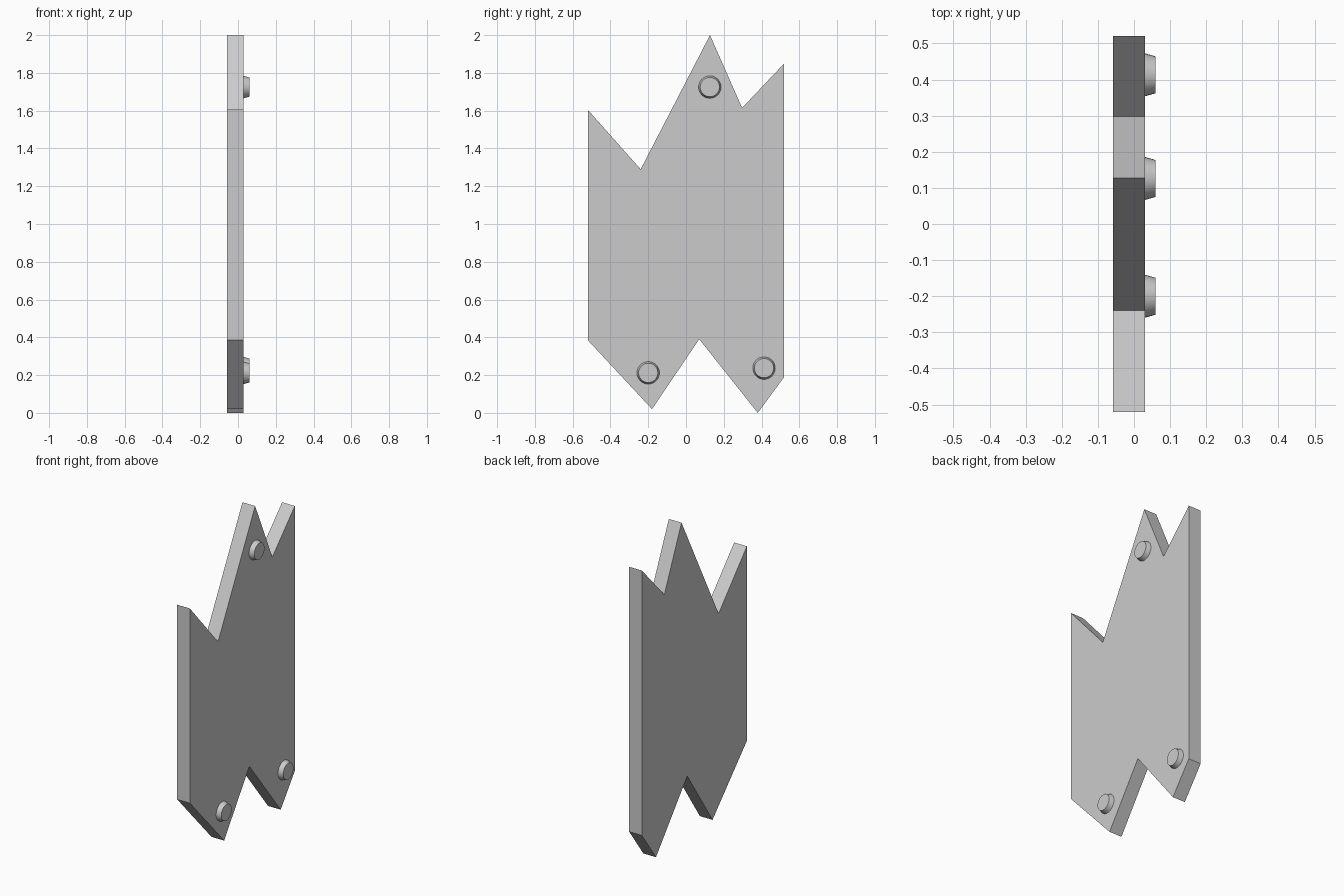
import bpy, bmesh, math

if "Cube" in bpy.data.objects:
    bpy.data.objects.remove(bpy.data.objects["Cube"])

FRONT_X, BACK_X, STUD_X = 0.03, -0.058, 0.06

# jagged plate: (y, z) outline extruded along x
OUTLINE = [(-0.52, 1.605), (-0.52, 0.385), (-0.18, 0.02), (0.07, 0.39),
           (0.38, 0.0), (0.52, 0.19), (0.52, 1.85), (0.297, 1.615),
           (0.127, 2.0), (-0.24, 1.29)]

bm = bmesh.new()
face = bm.faces.new([bm.verts.new((BACK_X, y, z)) for y, z in OUTLINE])
extruded = bmesh.ops.extrude_face_region(bm, geom=[face])["geom"]
bmesh.ops.translate(bm, vec=(FRONT_X - BACK_X, 0, 0),
                    verts=[v for v in extruded if isinstance(v, bmesh.types.BMVert)])
bmesh.ops.recalc_face_normals(bm, faces=bm.faces)
mesh = bpy.data.meshes.new("jagged_plate")
bm.to_mesh(mesh)
bm.free()
bpy.context.collection.objects.link(bpy.data.objects.new("jagged_plate", mesh))


# tapered round stud, seated slightly inside the plate
def stud(name, y, z):
    depth = STUD_X - FRONT_X + 0.005
    bpy.ops.mesh.primitive_cone_add(vertices=32, radius1=0.061, radius2=0.051, depth=depth,
                                    location=(STUD_X - depth / 2, y, z),
                                    rotation=(0, math.pi / 2, 0))
    bpy.context.object.name = name
    bpy.ops.object.shade_smooth_by_angle(angle=math.radians(30))


stud("top_stud", 0.126, 1.725)
stud("lower_left_stud", -0.2, 0.212)
stud("lower_right_stud", 0.413, 0.237)
